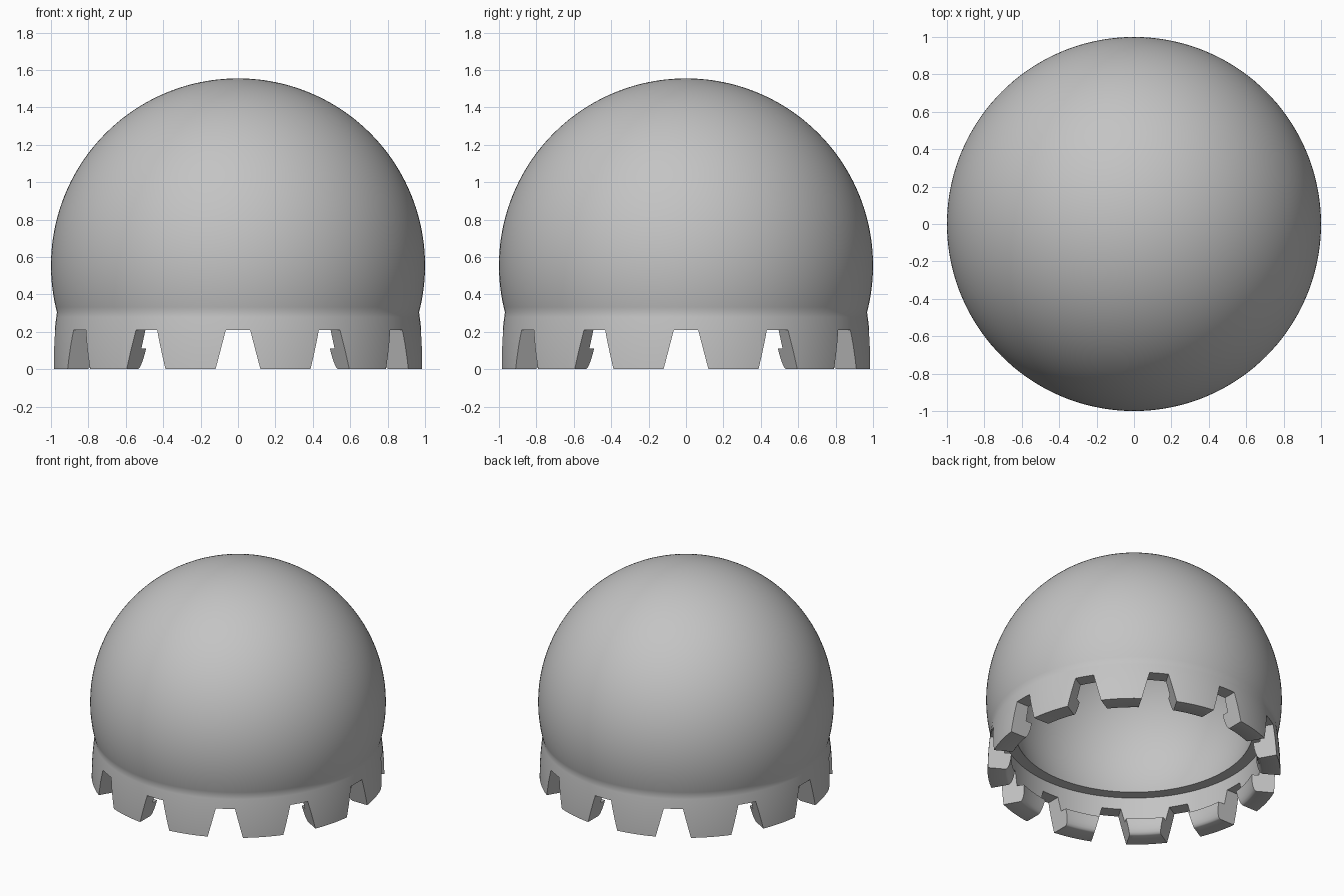
import bpy, bmesh
from math import sin, cos, pi, asin, atan2
from mathutils import Matrix, Vector

if "Cube" in bpy.data.objects:
    bpy.data.objects.remove(bpy.data.objects["Cube"])

CENTRE = 0.555      # height of the dome centre
SEAM = 0.305        # height where dome meets skirt
NOTCHES = 12

grey = bpy.data.materials.new("plain_grey")
grey.use_nodes = True
colour = (0.55, 0.55, 0.55, 1)
grey.diffuse_color = colour
grey.node_tree.nodes["Principled BSDF"].inputs["Base Color"].default_value = colour


def add_object(name, bm):
    bmesh.ops.recalc_face_normals(bm, faces=bm.faces)
    mesh = bpy.data.meshes.new(name)
    bm.to_mesh(mesh)
    bm.free()
    mesh.materials.append(grey)
    obj = bpy.data.objects.new(name, mesh)
    bpy.context.scene.collection.objects.link(obj)
    return obj


def arc(radius, rim_height, steps):
    """Profile of a dome from its apex down to the rim height."""
    end = pi / 2 + asin((CENTRE - rim_height) / radius)
    angles = [end * i / steps for i in range(steps + 1)]
    return [(radius * sin(a), CENTRE + radius * cos(a)) for a in angles]


# Wall section: outer dome, bulging skirt, snap lip, ledge, inner dome
outer = arc(1.0, SEAM, 64)
skirt = [(0.99 - 0.022 * (z / SEAM) ** 2, z) for z in
         (SEAM * (1 - i / 12) for i in range(1, 13))]
lip = [(0.87, 0), (0.86, 0.005), (0.85, 0.017), (0.841, 0.04),
       (0.834, 0.07), (0.83, 0.11), (0.88, 0.11)]
ledge = [(0.88, 0.3)]
inner = arc(0.84, 0.3, 48)[::-1]
profile = outer + skirt + lip + ledge + inner

bm = bmesh.new()
verts = [bm.verts.new((0, -r, z)) for r, z in profile]
edges = [bm.edges.new(pair) for pair in zip(verts, verts[1:])]
bmesh.ops.spin(bm, geom=verts + edges, cent=(0, 0, 0), axis=(0, 0, 1),
               angle=2 * pi, steps=144, use_duplicate=False)
bmesh.ops.remove_doubles(bm, verts=bm.verts, dist=0.0001)
dome = add_object("dome_cap", bm)

# Tapered blocks that cut the notches around the skirt
bm = bmesh.new()
for i in range(NOTCHES):
    turn = Matrix.Rotation(2 * pi * i / NOTCHES, 3, 'Z')
    section = [(-0.133, -0.05), (0.133, -0.05), (0.065, 0.21), (-0.065, 0.21)]
    near, far = [[bm.verts.new(turn @ Vector((x, -u, z))) for x, z in section]
                 for u in (0.7, 1.1)]
    bm.faces.new(near)
    bm.faces.new(far)
    for k in range(4):
        j = (k + 1) % 4
        bm.faces.new((near[k], near[j], far[j], far[k]))
cutter = add_object("notch_cutter", bm)
cutter.hide_render = True

cut = dome.modifiers.new("notches", 'BOOLEAN')
cut.operation = 'DIFFERENCE'
cut.solver = 'EXACT'
cut.object = cutter

# Bake the cut, drop the helper and smooth the round surfaces
graph = bpy.context.evaluated_depsgraph_get()
baked = bpy.data.meshes.new_from_object(dome.evaluated_get(graph))
dome.modifiers.clear()
dome.data = baked
bpy.data.objects.remove(cutter)

bpy.ops.object.select_all(action='DESELECT')
dome.select_set(True)
bpy.context.view_layer.objects.active = dome
bpy.ops.object.shade_smooth_by_angle(angle=pi / 6)
